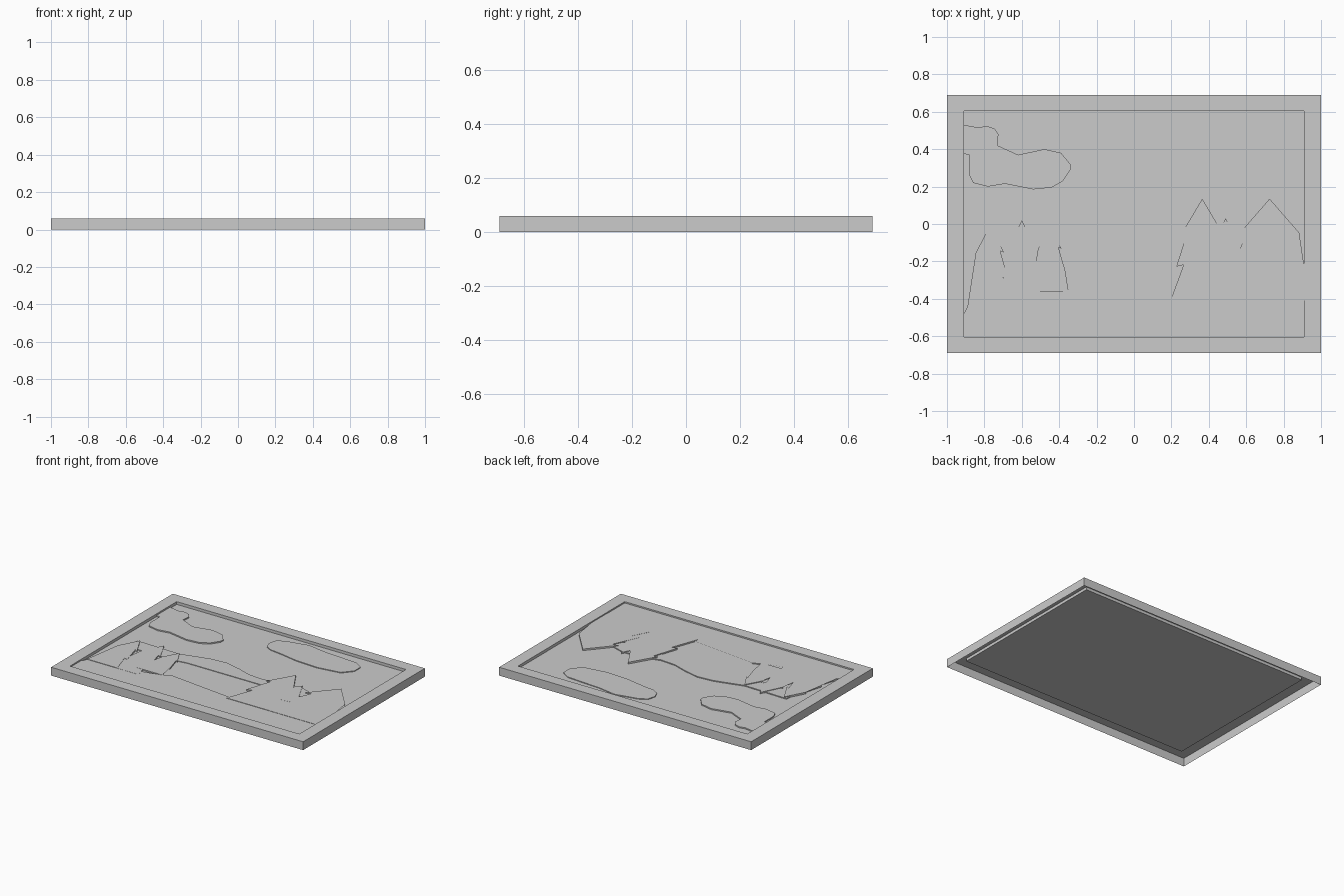
import bpy, bmesh

if "Cube" in bpy.data.objects:
    bpy.data.objects.remove(bpy.data.objects["Cube"])

W, D, H = 1.0, 0.69, 0.06      # outer half sizes and height
IW, ID = 0.91, 0.605           # picture opening
BACK = 0.04                    # backing level


def finish(name, bm):
    me = bpy.data.meshes.new(name)
    bm.to_mesh(me)
    bm.free()
    ob = bpy.data.objects.new(name, me)
    bpy.context.collection.objects.link(ob)
    return ob


def rect(bm, w, d, z):
    return [bm.verts.new((x, y, z)) for x, y in ((-w, -d), (w, -d), (w, d), (-w, d))]


def layer(name, pts, z):
    """Flat cut-out with a thin edge reaching down to the backing."""
    pts = [(max(-IW, min(IW, x)), y) for x, y in pts]
    if sum(a[0] * b[1] - b[0] * a[1] for a, b in zip(pts, pts[1:] + pts[:1])) < 0:
        pts.reverse()
    bm = bmesh.new()
    top = [bm.verts.new((x, y, z)) for x, y in pts]
    low = [bm.verts.new((x, y, BACK + 0.0005)) for x, y in pts]
    n = len(pts)
    face = bm.faces.new(top)
    for i in range(n):
        j = (i + 1) % n
        bm.faces.new((low[i], low[j], top[j], top[i]))
    bmesh.ops.triangulate(bm, faces=[face])
    return finish(name, bm)


def tree(name, x, tip, base, half, z, tiers=3):
    """Jagged conifer outline."""
    right = []
    for i in range(1, tiers + 1):
        y = tip + (base - tip) * i / tiers
        w = half * (0.45 + 0.55 * i / tiers)
        right.append((w, y))
        if i < tiers:
            right.append((w * 0.72, y + 0.01))
    pts = [(x, tip)] + [(x + w, y) for w, y in right]
    pts += [(x - w, y) for w, y in reversed(right)]
    return layer(name, pts, z)


# Frame: open-bottomed shell with outer wall, top border and inner lip
bm = bmesh.new()
loops = [rect(bm, W, D, 0), rect(bm, W, D, H), rect(bm, IW, ID, H), rect(bm, IW, ID, BACK)]
for a, b in zip(loops, loops[1:]):
    for i in range(4):
        j = (i + 1) % 4
        bm.faces.new((a[i], a[j], b[j], b[i]))
finish("frame", bm)

# Sky backing
bm = bmesh.new()
bm.faces.new(rect(bm, IW, ID, BACK))
finish("sky_backing", bm)

# Clouds
layer("left_cloud", [
    (-.91, .53), (-.83, .515), (-.79, .525), (-.745, .51), (-.725, .48), (-.73, .42),
    (-.62, .37), (-.48, .4), (-.39, .38), (-.34, .32), (-.34, .29), (-.38, .23),
    (-.44, .195), (-.54, .185), (-.69, .215), (-.78, .2), (-.86, .22), (-.88, .26),
    (-.88, .37), (-.91, .375)], 0.049)
layer("right_cloud", [
    (.3, .55), (.165, .575), (0, .54), (-.055, .51), (-.07, .45), (-.05, .4),
    (-.005, .375), (.1, .36), (.225, .335), (.4, .325), (.57, .35), (.63, .42),
    (.63, .49), (.57, .53), (.45, .54)], 0.046)

# Distant hills and lake
layer("hills", [
    (-.79, -.01), (-.45, -.02), (-.34, .01), (-.24, .035), (-.12, .045), (0, .015),
    (.1, -.02), (.22, -.03), (.31, -.005), (.5, .01), (.62, -.03), (.7, -.105),
    (-.33, -.105), (-.43, -.12), (-.8, -.12)], 0.047)
layer("lake", [(-.8, -.12), (-.43, -.12), (-.33, -.105), (.7, -.105), (.7, -ID), (-.8, -ID)], 0.043)

# Shore in the foreground
layer("shore", [
    (-.91, -.48), (-.87, -.4), (-.67, -.43), (-.6, -.5), (-.5, -.52), (-.45, -.45),
    (-.37, -.36), (-.3, -.325), (-.2, -.41), (-.1, -.515), (0, -.555), (.1, -.52),
    (.2, -.49), (.25, -.46), (.34, -.4), (.91, -.3), (.91, -ID), (-.91, -ID)], 0.05)

# Trees: x, tip, base, half width, level
for i, t in enumerate([
        (-.77, -.01, -.44, .12, .053), (-.6, .02, -.44, .12, .051), (-.45, -.02, -.36, .1, .052),
        (.365, .135, -.41, .17, .053), (.49, .03, -.41, .12, .051), (.725, .135, -.41, .25, .052)]):
    tree(f"tree_{i + 1}", *t)
